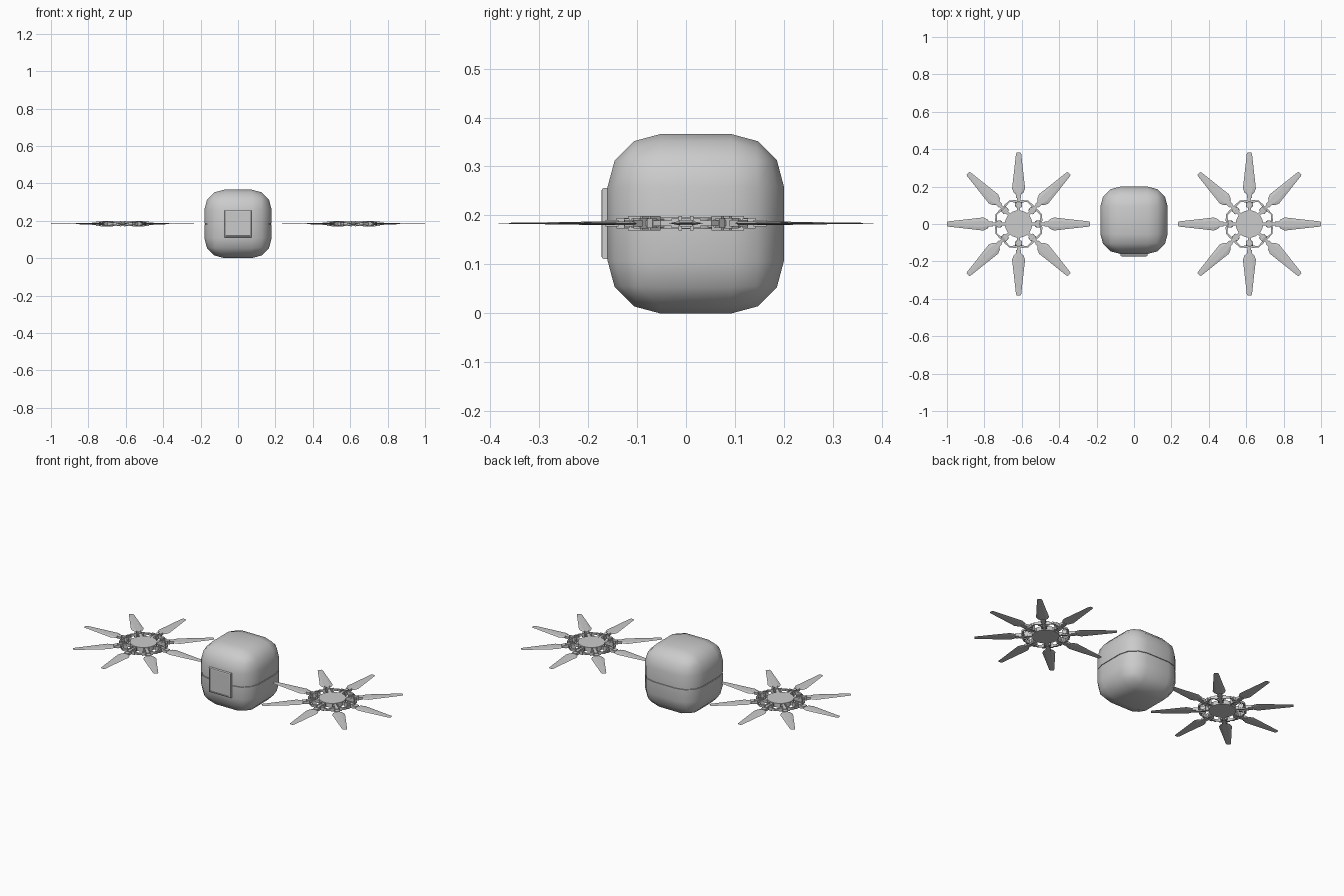
import bpy, bmesh
from math import pi, cos, sin
from mathutils import Matrix, Vector

if "Cube" in bpy.data.objects:
    bpy.data.objects.remove(bpy.data.objects["Cube"])

MID = 0.183   # height of the rotors and of the body seam


def finish(bm, name, loc=(0, 0, 0), smooth=None):
    bmesh.ops.recalc_face_normals(bm, faces=bm.faces)
    me = bpy.data.meshes.new(name)
    bm.to_mesh(me)
    bm.free()
    ob = bpy.data.objects.new(name, me)
    ob.location = loc
    bpy.context.collection.objects.link(ob)
    if smooth:
        bpy.ops.object.select_all(action='DESELECT')
        bpy.context.view_layer.objects.active = ob
        ob.select_set(True)
        bpy.ops.object.shade_smooth_by_angle(angle=smooth)
    return ob


def add_box(bm, lo, hi, rot=Matrix()):
    lo, hi = Vector(lo), Vector(hi)
    size = Matrix.Diagonal((*(hi - lo), 1))
    return bmesh.ops.create_cube(bm, size=1, matrix=rot @ Matrix.Translation((lo + hi) / 2) @ size)


def add_cyl(bm, r, h, n, mat=Matrix()):
    bmesh.ops.create_cone(bm, cap_ends=True, segments=n, radius1=r, radius2=r, depth=h, matrix=mat)


# body: rounded cube with a thin seam groove around the middle
bm = bmesh.new()
add_box(bm, (-.18, -.18, -.183), (.18, .18, .183))
bmesh.ops.bevel(bm, geom=bm.edges[:], offset=.107, segments=3, profile=.5, affect='EDGES')
for z in (-.002, .002):
    bmesh.ops.bisect_plane(bm, geom=bm.verts[:] + bm.edges[:] + bm.faces[:],
                           plane_co=(0, 0, z), plane_no=(0, 0, 1))
band = [f for f in bm.faces if abs(f.calc_center_median().z) < .0015]
ext = bmesh.ops.extrude_face_region(bm, geom=band)
for v in ext['geom']:
    if isinstance(v, bmesh.types.BMVert):
        v.co.x *= .975
        v.co.y *= .975
bmesh.ops.delete(bm, geom=[f for f in band if f.is_valid], context='FACES')
finish(bm, "body", (0, .02, MID), pi / 4)

# front panel: rounded plate with a recessed screen
bm = bmesh.new()
add_box(bm, (-.072, -.173, .111), (.072, -.15, .256))
front = min(bm.faces, key=lambda f: f.calc_center_median().y)
bmesh.ops.bevel(bm, geom=list(front.edges), offset=.006, segments=2, profile=.5, affect='EDGES')
front = min(bm.faces, key=lambda f: f.calc_center_median().y)
bmesh.ops.inset_individual(bm, faces=[front], thickness=.003)
bmesh.ops.inset_individual(bm, faces=[front], thickness=.001, depth=-.003)
finish(bm, "front_panel", smooth=pi / 6)

# blade outline: radius, half width, half thickness
BLADE = [(.158, .014, .004), (.168, .026, .004), (.19, .035, .0035),
         (.25, .028, .0025), (.32, .020, .0016), (.375, .014, .0008), (.383, .010, .0006)]


def add_blade(bm, rot):
    rings = [[bm.verts.new(rot @ Vector(p)) for p in
              ((r, -w, 0), (r, -w * .5, -t), (r, w * .5, -t), (r, w, 0), (r, w * .5, t), (r, -w * .5, t))]
             for r, w, t in BLADE]
    for a, b in zip(rings, rings[1:]):
        for i in range(6):
            j = (i + 1) % 6
            bm.faces.new((a[i], a[j], b[j], b[i]))
    bm.faces.new(rings[0])
    bm.faces.new(rings[-1])


def rotor(side, x):
    loc = (x, 0, MID + .001)
    spin = [Matrix.Rotation(k * pi / 4, 4, 'Z') for k in range(8)]
    # hub disc
    bm = bmesh.new()
    add_cyl(bm, .073, .024, 32)
    finish(bm, side + "_hub", loc, pi / 6)
    # blades
    bm = bmesh.new()
    for rot in spin:
        add_blade(bm, rot)
    finish(bm, side + "_blades", loc)
    # hinged arms between hub and blades
    bm = bmesh.new()
    for rot in spin:
        add_box(bm, (.065, -.008, -.009), (.115, .008, .009), rot)
        for s in (-1, 1):
            y = sorted((s * .008, s * .015))
            add_box(bm, (.088, y[0], -.015), (.118, y[1], .015), rot)
        add_box(bm, (.118, -.009, -.011), (.142, .009, .011), rot)
        add_box(bm, (.138, -.013, -.007), (.164, .013, .007), rot)
        pin = rot @ Matrix.Translation((.104, 0, 0)) @ Matrix.Rotation(pi / 2, 4, 'X')
        add_cyl(bm, .010, .036, 12, pin)
    finish(bm, side + "_arms", loc)
    # octagonal ring with joint blocks behind the blades
    bm = bmesh.new()
    loops = []
    for k in range(8):
        a = (k + .5) * pi / 4
        loops.append([bm.verts.new((r * cos(a), r * sin(a), z)) for r, z in
                      ((.126, -.006), (.135, -.006), (.135, .006), (.126, .006))])
    for k in range(8):
        a, b = loops[k], loops[(k + 1) % 8]
        for i in range(4):
            j = (i + 1) % 4
            bm.faces.new((a[i], a[j], b[j], b[i]))
    for rot in spin:
        for s in (-1, 1):
            y = sorted((s * .015, s * .030))
            add_box(bm, (.115, y[0], -.010), (.127, y[1], .010), rot)
    finish(bm, side + "_ring", loc)


rotor("left", -.617)
rotor("right", .617)
